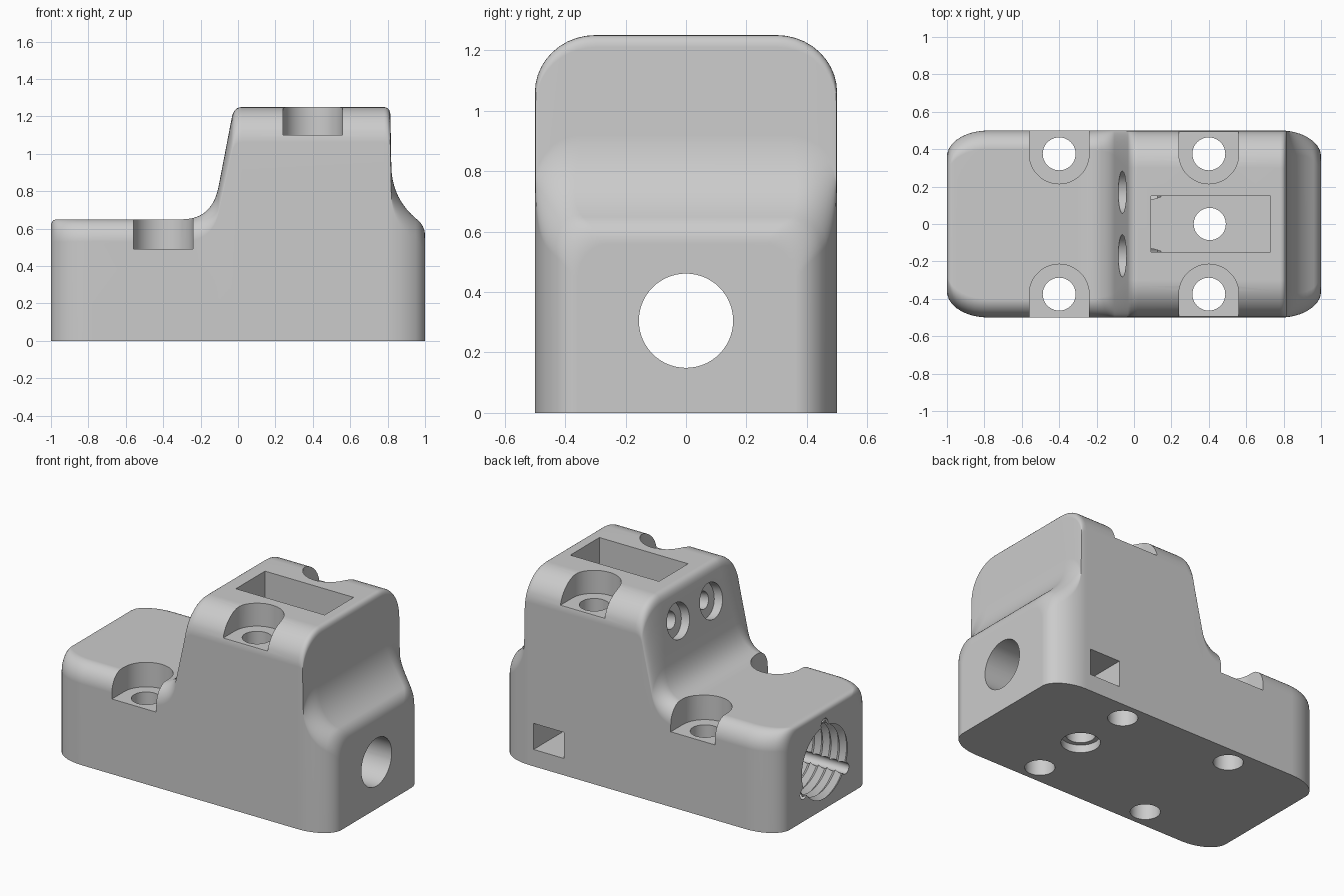
import bpy, bmesh, math
from mathutils import Matrix, Vector

if "Cube" in bpy.data.objects:
    bpy.data.objects.remove(bpy.data.objects["Cube"], do_unlink=True)

grey = bpy.data.materials.new("plain_grey")
grey.use_nodes = True
grey.diffuse_color = (0.6, 0.6, 0.6, 1)
grey.node_tree.nodes["Principled BSDF"].inputs["Base Color"].default_value = (0.6, 0.6, 0.6, 1)


def make(name, bm):
    bmesh.ops.recalc_face_normals(bm, faces=bm.faces)
    mesh = bpy.data.meshes.new(name)
    bm.to_mesh(mesh)
    bm.free()
    mesh.materials.append(grey)
    ob = bpy.data.objects.new(name, mesh)
    bpy.context.collection.objects.link(ob)
    return ob


def loft(name, rings):
    bm = bmesh.new()
    loops = [[bm.verts.new(p) for p in ring] for ring in rings]
    n = len(loops[0])
    for a, b in zip(loops, loops[1:]):
        for i in range(n):
            j = (i + 1) % n
            bm.faces.new((a[i], a[j], b[j], b[i]))
    bm.faces.new(loops[0])
    bm.faces.new(loops[-1])
    return make(name, bm)


def quad_curve(a, b, c, steps):
    out = []
    for i in range(1, steps + 1):
        t = i / steps
        out.append(tuple((1-t)**2 * p + 2*t*(1-t) * q + t*t * r for p, q, r in zip(a, b, c)))
    return out


# Body: side profile as (x, height) stations
path = [(-1, 0.615)]
path += quad_curve(path[-1], (-1, 0.65), (-0.965, 0.65), 5)
path += [(-0.78 - 0.22 * math.cos(math.radians(a)), 0.65) for a in range(40, 91, 10)]
path.append((-0.3, 0.65))
path += quad_curve(path[-1], (-0.14, 0.65), (-0.105, 0.82), 12)
path += [(-0.105 + 0.073 * i / 4, 0.82 + 0.38 * i / 4) for i in range(1, 5)]
path += quad_curve(path[-1], (-0.02, 1.25), (0.02, 1.25), 6)
path.append((0.78, 1.25))
path += quad_curve(path[-1], (0.812, 1.25), (0.815, 1.21), 5)
path.append((0.82, 0.92))
path += quad_curve(path[-1], (0.828, 0.76), (0.95, 0.655), 10)
path += quad_curve(path[-1], (1, 0.62), (1, 0.56), 8)


def section(x, h):
    # rounded plan corners and rounded shoulders
    k = max(0, abs(x) - 0.78) / 0.22
    w = 0.36 + 0.14 * math.sqrt(max(0, 1 - k * k))
    t = min(1, max(0, (h - 0.65) / 0.5))
    ry, rz = 0.1 + 0.1 * t, 0.12 + 0.07 * t
    half = [(w, 0)]
    for i in range(11):
        a = math.pi / 2 * i / 10
        half.append((w - ry + ry * math.cos(a), h - rz + rz * math.sin(a)))
    return [(x, y, z) for y, z in half] + [(x, -y, z) for y, z in reversed(half)]


body = loft("block_body", [section(x, h) for x, h in path])


def cut(tool):
    mod = body.modifiers.new("cut", "BOOLEAN")
    mod.operation = "DIFFERENCE"
    mod.solver = "EXACT"
    mod.object = tool
    bpy.context.view_layer.objects.active = body
    bpy.ops.object.modifier_apply(modifier=mod.name)
    bpy.data.objects.remove(tool, do_unlink=True)


def cut_round(start, end, r, sides=40):
    a, b = Vector(start), Vector(end)
    rot = (b - a).to_track_quat("Z", "Y").to_matrix().to_4x4()
    bm = bmesh.new()
    bmesh.ops.create_cone(bm, cap_ends=True, segments=sides, radius1=r, radius2=r,
                          depth=(b - a).length, matrix=Matrix.Translation((a + b) / 2) @ rot)
    cut(make("cutter", bm))


def cut_box(lo, hi):
    lo, hi = Vector(lo), Vector(hi)
    bm = bmesh.new()
    bmesh.ops.create_cube(bm, size=1, matrix=Matrix.Translation((lo + hi) / 2)
                          @ Matrix.Diagonal((*(hi - lo), 1)))
    cut(make("cutter", bm))


# Mounting holes with open U-shaped recesses
for x, floor in ((-0.4, 0.49), (0.4, 1.1)):
    for side in (-1, 1):
        y = 0.375 * side
        # stadium recess reaching past the side wall
        outline = [(x + 0.16 * math.cos(a), y - side * 0.16 * math.sin(a))
                   for a in [math.pi * i / 24 for i in range(25)]]
        outline += [(x - 0.16, side * 0.6), (x + 0.16, side * 0.6)]
        cut(loft("cutter", [[(px, py, z) for px, py in outline] for z in (floor, 1.4)]))
        cut_round((x, y, -0.1), (x, y, 1.3), 0.088)

# Threaded bore from one end, plain bore from the other
axis_z = 0.305
rings = []
for i in range(37):
    x = -1.04 + 0.03 * i
    r = 0.225 if i % 2 else 0.255
    rings.append([(x, r * math.cos(a), axis_z + r * math.sin(a))
                  for a in [math.tau * k / 48 for k in range(48)]])
cut(loft("cutter", rings))
for deg in (90, 210, 330):
    y, z = 0.25 * math.cos(math.radians(deg)), axis_z + 0.25 * math.sin(math.radians(deg))
    cut_round((-1.1, y, z), (0.02, y, z), 0.035, 16)
cut_round((0, 0, axis_z), (1.1, 0, axis_z), 0.156, 56)

# Top pocket, vertical hole with bottom recess, and rear window
cut_box((0.09, -0.15, 1.05), (0.73, 0.15, 1.4))
cut_round((0.405, 0, -0.1), (0.405, 0, 1.2), 0.086)
cut_round((0.405, 0, -0.1), (0.405, 0, 0.05), 0.115)
cut_box((0.53, 0.08, 0.11), (0.75, 0.6, 0.28))

# Twin recessed holes in the sloping shoulder
for y in (-0.17, 0.17):
    c = Vector((-0.062, y, 1.04))
    n = Vector((-0.98, 0, 0.19))
    cut_round(c + n * 0.15, c - n * 0.06, 0.113)
    cut_round(c, c - n * 0.2, 0.055, 28)

# Smooth shading with crisp edges
bpy.ops.object.select_all(action="DESELECT")
body.select_set(True)
bpy.context.view_layer.objects.active = body
bpy.ops.object.shade_smooth_by_angle(angle=math.radians(30))
weighted = body.modifiers.new("weighted_normals", "WEIGHTED_NORMAL")
weighted.keep_sharp = True
